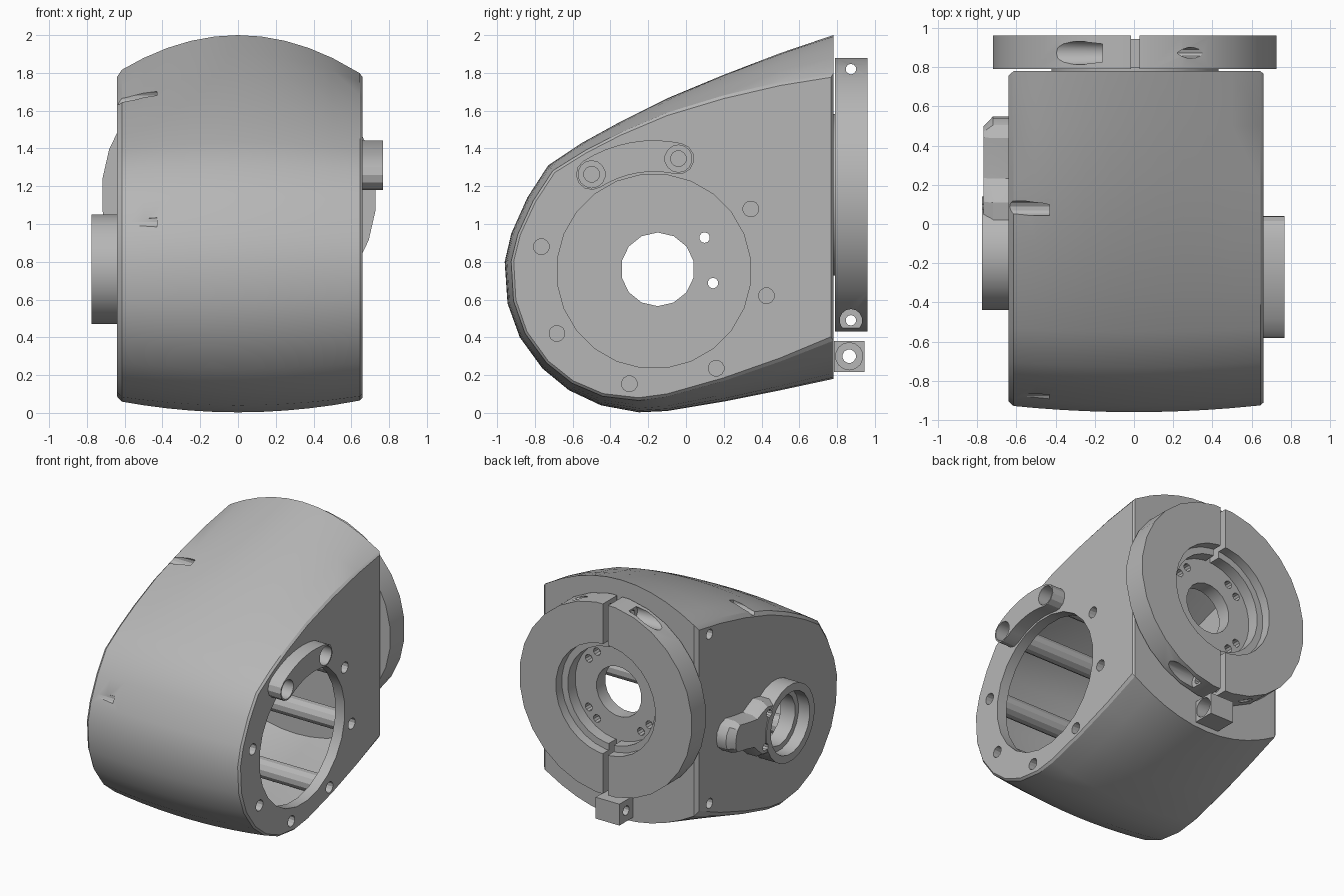
import bpy, bmesh, math
from math import cos, sin, pi, radians

if "Cube" in bpy.data.objects:
    bpy.data.objects.remove(bpy.data.objects["Cube"])

grey = bpy.data.materials.new("cast_grey")
grey.diffuse_color = (0.47, 0.47, 0.47, 1)
grey.use_nodes = True
grey.node_tree.nodes["Principled BSDF"].inputs["Base Color"].default_value = grey.diffuse_color


def make(name, sections):
    """Skin a list of matching closed sections and cap both ends."""
    bm = bmesh.new()
    rings = [[bm.verts.new(p) for p in s] for s in sections]
    n = len(rings[0])
    for a, b in zip(rings, rings[1:]):
        for i in range(n):
            j = (i + 1) % n
            bm.faces.new((a[i], a[j], b[j], b[i]))
    bm.faces.new(rings[0][::-1])
    bm.faces.new(rings[-1])
    bmesh.ops.recalc_face_normals(bm, faces=bm.faces)
    me = bpy.data.meshes.new(name)
    bm.to_mesh(me)
    bm.free()
    me.materials.append(grey)
    ob = bpy.data.objects.new(name, me)
    bpy.context.collection.objects.link(ob)
    return ob


def prism(name, pts, a, b, axis='x'):
    """Extrude a 2D outline; (y, z) along x, or (x, z) along y."""
    put = (lambda p, d: (d, p[0], p[1])) if axis == 'x' else (lambda p, d: (p[0], d, p[1]))
    return make(name, [[put(p, d) for p in pts] for d in (a, b)])


def circle(u, v, r, n=12):
    return [(u + r * cos(2 * pi * (i + .5) / n), v + r * sin(2 * pi * (i + .5) / n)) for i in range(n)]


def cyl(u, v, r, a, b, axis='x', n=12, name="cutter"):
    return prism(name, circle(u, v, r, n), a, b, axis)


def rect(u0, v0, u1, v1):
    return [(u0, v0), (u1, v0), (u1, v1), (u0, v1)]


def combine(tool, *targets, op='DIFFERENCE'):
    for t in targets:
        m = t.modifiers.new("bool", 'BOOLEAN')
        m.operation, m.object, m.solver = op, tool, 'EXACT'
        bpy.context.view_layer.objects.active = t
        bpy.ops.object.modifier_apply(modifier=m.name)
    bpy.data.objects.remove(tool)


# Housing shell: side profile (y, z), bulging towards the middle in x
PROFILE = [(.78, 2.0), (.5, 1.905), (.2, 1.79), (-.1, 1.665), (-.35, 1.54), (-.55, 1.43),
           (-.73, 1.31), (-.84, 1.14), (-.925, .95), (-.96, .8), (-.945, .58), (-.88, .4),
           (-.76, .235), (-.62, .12), (-.45, .04), (-.25, .003), (-.1, .01), (.2, .06),
           (.5, .12), (.78, .18)]


def section(x, inset):
    out = []
    for y, z in PROFILE:
        drop = (.035 + .17 * ((y + .96) / 1.74) ** 2) * (x / .65) ** 2 + inset
        dy, dz = min(y + .3, 0), z - .85
        k = drop / math.hypot(dy, dz)
        out.append((x, min(y - dy * k, .78 - inset), z - dz * k))
    return out


mid = [-.5, -.375, -.25, -.125, 0, .125, .25, .375, .5]
housing = make("housing", [section(-.64, .022), section(-.615, 0)] + [section(x, 0) for x in mid]
               + [section(.645, 0), section(.66, .012)])
combine(make("cavity", [section(x, .085) for x in [-.56] + mid + [.58]]), housing)

# Screw columns inside the shell, eight around the side opening
CY, CZ = -.17, .75
bolts = [(CY + .61 * cos(radians(77.7 + 45 * i)), CZ + .61 * sin(radians(77.7 + 45 * i))) for i in range(8)]
for y, z in bolts:
    combine(cyl(y, z, .075, -.6, .62, name="column"), housing, op='UNION')

# Curved raised boss carrying the two upper screws
a0, a1, w = radians(77.7), radians(122.7), .083


def polar(r, a):
    return (CY + r * cos(a), CZ + r * sin(a))


outline = [polar(.61 + w, a0 + (a1 - a0) * i / 8) for i in range(9)]
ex, ez = polar(.61, a1)
outline += [(ex + w * cos(a1 + pi * i / 6), ez + w * sin(a1 + pi * i / 6)) for i in range(1, 6)]
outline += [polar(.61 - w, a1 + (a0 - a1) * i / 8) for i in range(9)]
ex, ez = polar(.61, a0)
outline += [(ex + w * cos(a0 + pi + pi * i / 6), ez + w * sin(a0 + pi + pi * i / 6)) for i in range(1, 6)]
combine(prism("curved_boss", outline, .6, .767), housing, op='UNION')

# Large side opening and screw holes
combine(cyl(CY, CZ, .515, .4, .72, n=24), housing)
for i, (y, z) in enumerate(bolts):
    if i < 2:
        combine(cyl(y, z, .072, .45, .9, n=14), housing)
        combine(cyl(y, z, .042, .1, .5), housing)
    else:
        combine(cyl(y, z, .042, .35, .9), housing)

# Screw recesses from the left side
for y, z, depth in [(.08, 1.67, -.43), (-.905, 1.02, -.43), (-.83, .26, -.43), (.63, 1.70, -.5), (.63, .41, -.5)]:
    combine(cyl(y, z, .038, -.8, depth), housing)

# Left side cap: round collar with a lever-shaped arm
LY, LZ, tilt = -.15, .76, radians(10.5)


def local(u, v):
    return (LY + u * cos(tilt) - v * sin(tilt), LZ + u * sin(tilt) + v * cos(tilt))


half = [(0, .2), (.15, .2), (.22, .2), (.3, .2), (.36, .16), (.41, .12), (.5, .115), (.62, .115), (.68, .08), (.705, .03)]
arm_pts = [local(u, -v) for u, v in half] + [local(u, v) for u, v in reversed(half)]
tip_pts = [local(min(u, .62 + (u - .62) * .4), -v * .85) for u, v in half]
tip_pts += [local(min(u, .62 + (u - .62) * .4), v * .85) for u, v in reversed(half)]
side_cap = cyl(LY, LZ, .292, -.775, -.6, n=24, name="side_cap")
arm = make("arm", [[(-.6, *p) for p in arm_pts], [(-.72, *p) for p in arm_pts], [(-.768, *p) for p in tip_pts]])
combine(arm, side_cap, op='UNION')
combine(cyl(LY, LZ, .235, -.9, -.68, n=20), side_cap)
combine(cyl(LY, LZ, .195, -.9, -.4, n=14), side_cap, housing)
for v in (.12, -.125):
    combine(cyl(*local(.275, v), .028, -.9, -.4, n=10), side_cap, housing)

# Rear mounting hub with central bore and screw holes
RX, RZ = .005, 1.155
combine(cyl(RX, RZ, .43, .72, .80, 'y', 28, "hub"), housing, op='UNION')
combine(cyl(RX, RZ, .19, .5, .9, 'y', 20), housing)
for q in range(4):
    for off in (-9, 9):
        a = radians(45 + 90 * q + off)
        combine(cyl(RX + .315 * cos(a), RZ + .315 * sin(a), .03, .74, .9, 'y', 10), housing)

# Rear split clamp ring
clamp_ring = cyl(RX, RZ, .728, .79, .962, 'y', 28, "clamp_ring")
combine(cyl(RX, RZ, .37, .7, 1.1, 'y', 28), clamp_ring)
combine(cyl(RX, RZ, .42, .89, 1.1, 'y', 28), clamp_ring)
combine(prism("cutter", rect(-.016, .2, .028, 2.1), .7, 1.1, 'y'), clamp_ring)
for z, s in ((1.82, -1), (.49, 1)):
    combine(cyl(.873, z, .028, -.9, .9, n=10), clamp_ring)
    ends = sorted((s * .16, s * .9))
    combine(cyl(.873, z, .06, *ends, n=14), clamp_ring)

# Small block below the clamp ring
block = prism("lower_block", rect(.783, .217, .945, .38), -.1, .1)
combine(cyl(.864, .3, .036, -.3, .3), block)
combine(cyl(.864, .3, .072, 0, .3, n=14), block)

# Smooth shading with sharp edges kept
for ob in (housing, side_cap, clamp_ring, block):
    bpy.ops.object.select_all(action='DESELECT')
    ob.select_set(True)
    bpy.context.view_layer.objects.active = ob
    bpy.ops.object.shade_smooth_by_angle(angle=radians(28))
